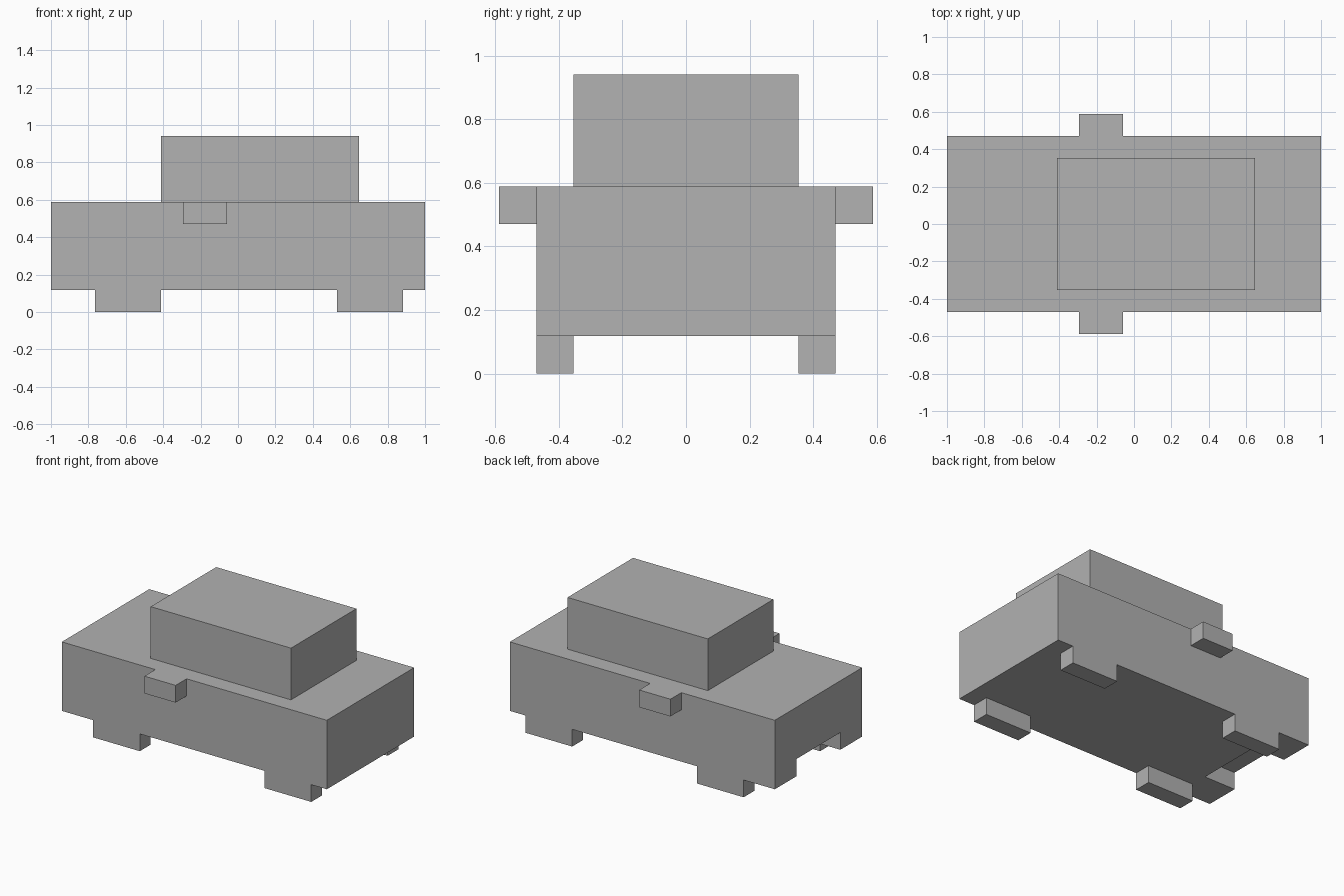
import bpy
from mathutils import Vector

default = bpy.data.objects.get("Cube")
if default:
    bpy.data.objects.remove(default, do_unlink=True)

U = 2 / 17  # module that every part is sized in

grey = bpy.data.materials.new("plain grey")
grey.use_nodes = True
colour = (0.445, 0.445, 0.445, 1)
grey.diffuse_color = colour
grey.node_tree.nodes["Principled BSDF"].inputs["Base Color"].default_value = colour


def box(name, low, high):
    """Axis-aligned box between two corners given in modules."""
    low, high = Vector(low) * U, Vector(high) * U
    bpy.ops.mesh.primitive_cube_add(size=1)
    ob = bpy.context.object
    ob.name = name
    centre, size = (low + high) / 2, high - low
    for v in ob.data.vertices:
        v.co = centre + v.co * size
    ob.data.materials.append(grey)
    return ob


# Main body with a notch cut under its -x end
body = box("body", (-8.5, -4, 1), (8.5, 4, 5))
notch = box("notch_cutter", (-9, -2, 0), (-6.5, 2, 2))
cut = body.modifiers.new("notch", "BOOLEAN")
cut.operation = "DIFFERENCE"
cut.solver = "EXACT"
cut.object = notch
bpy.context.view_layer.objects.active = body
bpy.ops.object.modifier_apply(modifier=cut.name)
bpy.data.objects.remove(notch, do_unlink=True)

# Cabin on top
box("cabin", (-3.5, -3, 5), (5.5, 3, 8))

# Feet and side lugs, one set on each long side
for side, s in (("front", -1), ("back", 1)):
    def span(a, b):
        return sorted((s * a, s * b))

    y0, y1 = span(3, 4)
    for end, x in (("right", -6.5), ("left", 4.5)):
        box(f"{side}_{end}_foot", (x, y0, 0), (x + 3, y1, 1))
    y0, y1 = span(4, 5)
    box(f"{side}_lug", (-2.5, y0, 4), (-0.5, y1, 5))
